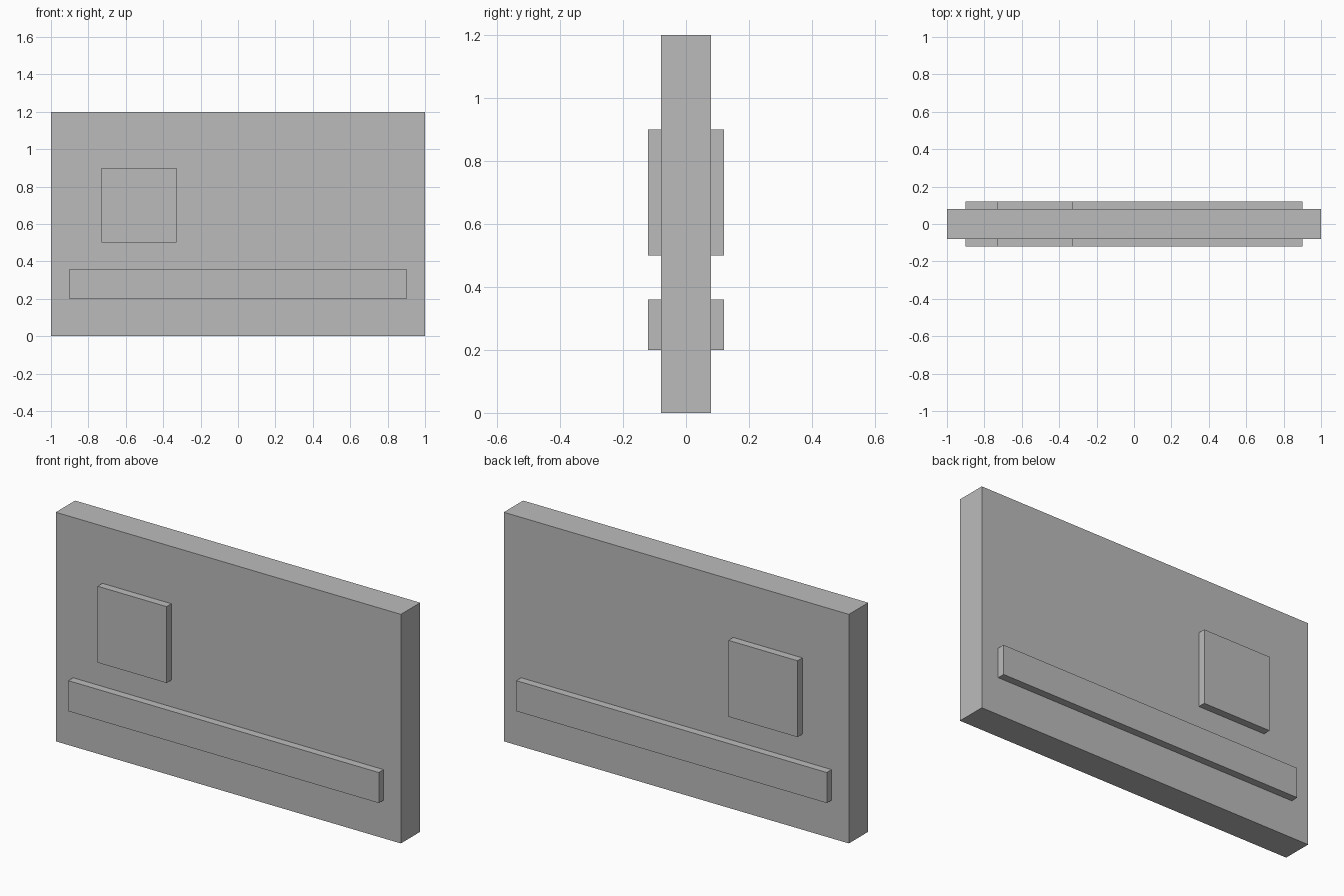
import bpy

cube = bpy.data.objects.get("Cube")
if cube:
    bpy.data.objects.remove(cube, do_unlink=True)

# Single plain grey
GREY = (0.5, 0.5, 0.5, 1)
grey = bpy.data.materials.new("plain grey")
grey.use_nodes = True
grey.diffuse_color = GREY
grey.node_tree.nodes["Principled BSDF"].inputs["Base Color"].default_value = GREY


def box(name, x, y, z):
    """Flat-shaded box from (min, max) ranges on each axis."""
    ranges = (x, y, z)
    bpy.ops.mesh.primitive_cube_add(size=1, location=[(a + b) / 2 for a, b in ranges])
    obj = bpy.context.object
    obj.name = obj.data.name = name
    obj.scale = [b - a for a, b in ranges]
    bpy.ops.object.transform_apply(location=False, rotation=False, scale=True)
    obj.data.materials.append(grey)
    return obj


HALF_SLAB, HALF_TOTAL = 0.08, 0.12

# Main card slab
box("card_body", (-1, 1), (-HALF_SLAB, HALF_SLAB), (0, 1.2))

# Raised square and strip, repeated on both faces
for side, depth in (("front", (-HALF_TOTAL, -HALF_SLAB)), ("back", (HALF_SLAB, HALF_TOTAL))):
    box(side + "_raised_square", (-0.73, -0.33), depth, (0.5, 0.9))
    box(side + "_raised_strip", (-0.9, 0.9), depth, (0.2, 0.36))
